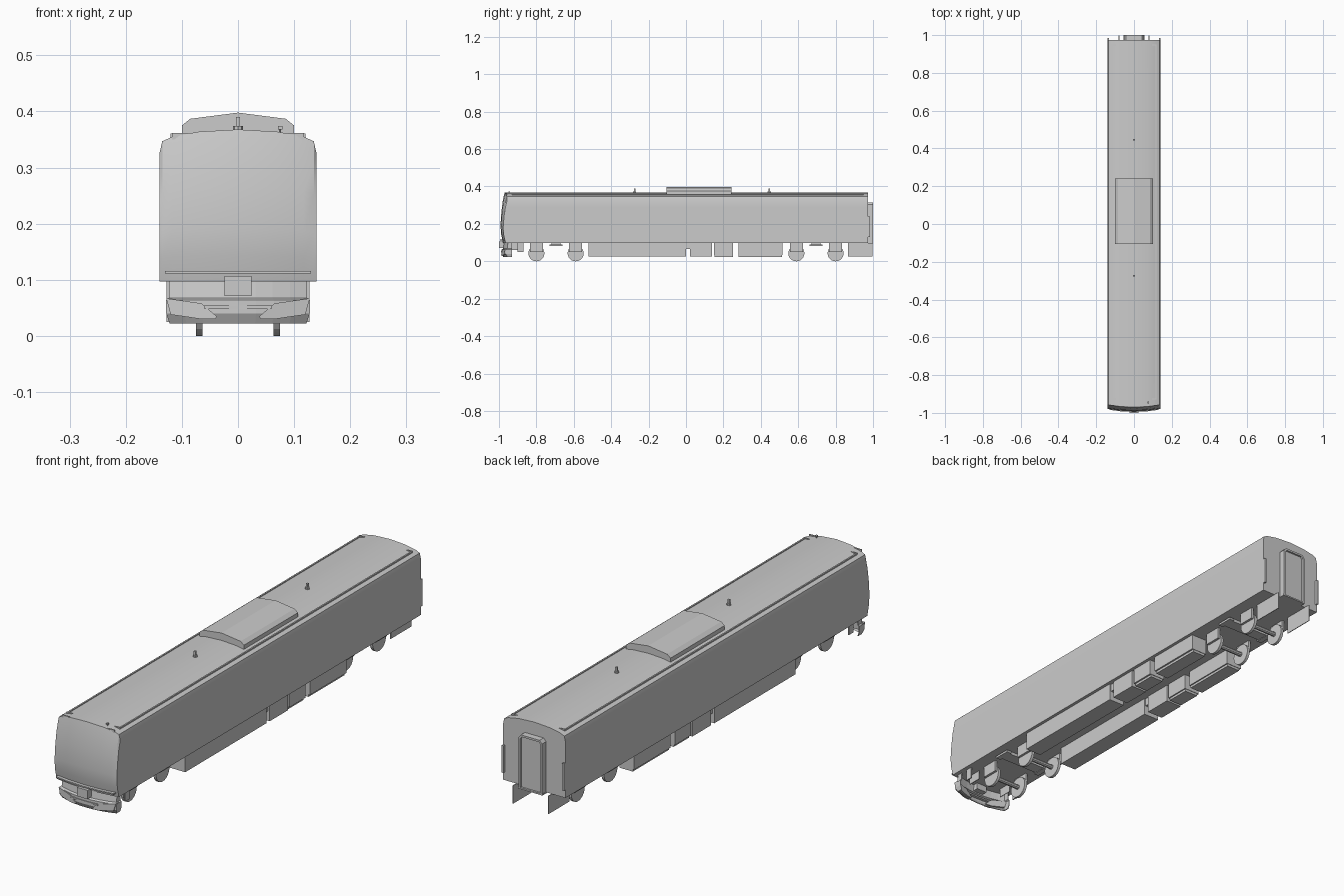
import bpy, bmesh, math
from mathutils import Matrix

if "Cube" in bpy.data.objects:
    bpy.data.objects.remove(bpy.data.objects["Cube"])


def finish(name, bm):
    bmesh.ops.recalc_face_normals(bm, faces=bm.faces)
    me = bpy.data.meshes.new(name)
    bm.to_mesh(me)
    bm.free()
    ob = bpy.data.objects.new(name, me)
    bpy.context.collection.objects.link(ob)
    return ob


def box(name, x, y, z):
    bm = bmesh.new()
    size = [b - a for a, b in (x, y, z)]
    mid = [(a + b) / 2 for a, b in (x, y, z)]
    bmesh.ops.create_cube(bm, size=1, matrix=Matrix.Translation(mid) @ Matrix.Diagonal((*size, 1)))
    return finish(name, bm)


def prism(name, pts, y0, y1, curve=lambda x: 0):
    """Extrude an x-z outline along y, optionally bent by curve(x)."""
    bm = bmesh.new()
    a, b = ([bm.verts.new((x, y + curve(x), z)) for x, z in pts] for y in (y0, y1))
    bm.faces.new(a)
    bm.faces.new(b[::-1])
    for i in range(len(pts)):
        j = (i + 1) % len(pts)
        bm.faces.new((a[i], b[i], b[j], a[j]))
    return finish(name, bm)


def cylinder(name, r, width, loc, sides=20, axis='X'):
    bm = bmesh.new()
    rot = Matrix.Rotation(math.pi / 2, 4, 'Y') if axis == 'X' else Matrix()
    bmesh.ops.create_cone(bm, cap_ends=True, segments=sides, radius1=r, radius2=r,
                          depth=width, matrix=Matrix.Translation(loc) @ rot)
    return finish(name, bm)


# Body shell: bulged front grid and flat rear grid joined around the rim
half = [(0.14, 0.325), (0.135, 0.347), (0.117, 0.355), (0.07, 0.364)]
cols = [(-x, z) for x, z in half] + [(0, 0.368)] + half[::-1]
rows = [(0, -0.978), (0.17, -0.988), (0.35, -0.992), (0.62, -0.987), (0.85, -0.979), (1, -0.97)]
bm = bmesh.new()
grids = []
for end in (0, 1):
    grids.append([[bm.verts.new((x, 0.974 if end else y + 0.014 * (x / 0.14) ** 2,
                                 0.097 + s * (top - 0.097)))
                   for x, top in cols] for s, y in rows])
n, m = len(rows), len(cols)
for g in grids:
    for i in range(n - 1):
        for j in range(m - 1):
            bm.faces.new((g[i][j], g[i][j + 1], g[i + 1][j + 1], g[i + 1][j]))
rim = ([(0, j) for j in range(m)] + [(i, m - 1) for i in range(1, n)]
       + [(n - 1, j) for j in range(m - 2, -1, -1)] + [(i, 0) for i in range(n - 2, 0, -1)])
for k, (i, j) in enumerate(rim):
    p, q = rim[(k + 1) % len(rim)]
    bm.faces.new((grids[0][i][j], grids[0][p][q], grids[1][p][q], grids[1][i][j]))
body = finish("car_body", bm)
body.data.shade_smooth()
bpy.context.view_layer.objects.active = body
body.select_set(True)
bpy.ops.object.shade_smooth_by_angle(angle=math.radians(20))

# Roof equipment
prism("roof_air_unit", [(-0.1, 0.35), (-0.1, 0.375), (-0.085, 0.387), (0, 0.398),
                        (0.085, 0.387), (0.1, 0.375), (0.1, 0.35)], -0.105, 0.242)
for y in (-0.275, 0.445):
    cylinder("antenna_base", 0.009, 0.008, (0, y, 0.37), 8, 'Z')
    box("antenna_blade", (-0.004, 0.004), (y - 0.004, y + 0.004), (0.366, 0.39))
cylinder("horn_post", 0.002, 0.014, (0.075, -0.945, 0.367), 6, 'Z')
box("horn", (0.071, 0.079), (-0.95, -0.94), (0.368, 0.374))
for s in (-1, 1):
    def sx(a, b):
        return tuple(sorted((s * a, s * b)))
    box("roof_gutter", sx(0.114, 0.12), (-0.93, 0.95), (0.35, 0.359))
    for y in (-0.93, 0.945):
        box("gutter_end", sx(0.095, 0.12), (y, y + 0.005), (0.35, 0.361))
    box("front_roof_trim", sx(0.085, 0.118), (-0.962, -0.957), (0.35, 0.362))

# Rear gangway, footplate and corner strips
prism("rear_gangway", [(-0.053, 0.1), (-0.053, 0.303), (-0.042, 0.315), (0.042, 0.315),
                       (0.053, 0.303), (0.053, 0.1)], 0.97, 0.992)
prism("gangway_rim", [(-0.053, 0.1), (-0.053, 0.303), (-0.042, 0.315), (0.042, 0.315),
                      (0.053, 0.303), (0.053, 0.1), (0.045, 0.1), (0.045, 0.299),
                      (0.038, 0.307), (-0.038, 0.307), (-0.045, 0.299), (-0.045, 0.1)], 0.99, 1.0)
box("rear_footplate", (-0.055, 0.055), (0.96, 1.0), (0.094, 0.1))


# Front skirt: curved sheet around the nose, open underneath
def nose(x):
    return 0.022 * (x / 0.128) ** 2


bm = bmesh.new()
grid = []
for z, w, dy in [(0.097, 0.123, 0.012), (0.068, 0.123, 0.008), (0.064, 0.128, 0),
                 (0.04, 0.128, 0), (0.022, 0.122, 0.01)]:
    path = [(-1, -0.93)] + [(t / 4, -0.986 + 0.022 * (t / 4) ** 2 + dy) for t in range(-4, 5)] + [(1, -0.93)]
    grid.append([bm.verts.new((t * w, y, z)) for t, y in path])
for a, b in zip(grid, grid[1:]):
    for j in range(len(a) - 1):
        bm.faces.new((a[j], a[j + 1], b[j + 1], b[j]))
skirt = finish("front_skirt", bm)
mod = skirt.modifiers.new("thickness", 'SOLIDIFY')
mod.thickness = 0.003
mod.offset = -1
box("skirt_lip", (-0.06, 0.06), (-0.988, -0.97), (0.048, 0.054))
box("coupler", (-0.024, 0.024), (-1.0, -0.95), (0.071, 0.107))
prism("front_ledge", [(x / 40, 0.111) for x in (-5.2, -3, 0, 3, 5.2)]
      + [(x / 40, 0.116) for x in (5.2, 3, 0, -3, -5.2)], -0.995, -0.96, lambda x: 0.013 * (x / 0.14) ** 2)

for s in (-1, 1):
    prism("skirt_wedge", [(s * x, z) for x, z in [(0.128, 0.067), (0.065, 0.058), (0.038, 0.035),
          (0.04, 0.03), (0.065, 0.03), (0.12, 0.038)]], -0.99, -0.97, nose)
    box("front_step", sx(0.118, 0.123) if s == 1 else (-0.123, -0.118), (-0.9, -0.87), (0.05, 0.098))


def mirrored_box(name, x0, x1, y, z):
    for s in (-1, 1):
        box(name, tuple(sorted((s * x0, s * x1))), y, z)


# Rear corner strips, rear side plates and underfloor equipment boxes
mirrored_box("rear_corner_strip", 0.132, 0.14, (0.96, 0.984), (0.13, 0.24))
mirrored_box("rear_skirt_plate", 0.078, 0.081, (0.865, 0.998), (0.025, 0.098))
mirrored_box("front_frame_plate", 0.078, 0.081, (-0.93, -0.87), (0.06, 0.098))
for y0, y1, z in [(-0.52, 0.0, 0.025), (0.022, 0.14, 0.025), (0.15, 0.252, 0.033), (0.28, 0.515, 0.033)]:
    mirrored_box("equipment_box", 0.055, 0.127, (y0, y1), (z, 0.098))
    if z > 0.03:
        mirrored_box("equipment_tray", 0.06, 0.12, (y0 + 0.002, y1 - 0.002), (0.023, 0.034))
mirrored_box("box_link", 0.06, 0.12, (0.0, 0.022), (0.065, 0.098))

# Bogies: wheels, axles, bolster and side dampers
for c in (-0.695, 0.695):
    for y in (c - 0.105, c + 0.105):
        cylinder("axle", 0.01, 0.14, (0, y, 0.043), 10)
        for s in (-1, 1):
            cylinder("wheel", 0.043, 0.012, (s * 0.069, y, 0.043), 24)
            box("axle_mount", tuple(sorted((s * 0.075, s * 0.085))), (y - 0.035, y + 0.035), (0.05, 0.098))
    box("bolster", (-0.1, 0.1), (c - 0.025, c + 0.025), (0.084, 0.098))
    mirrored_box("side_damper", 0.088, 0.11, (c - 0.034, c + 0.034), (0.082, 0.091))
